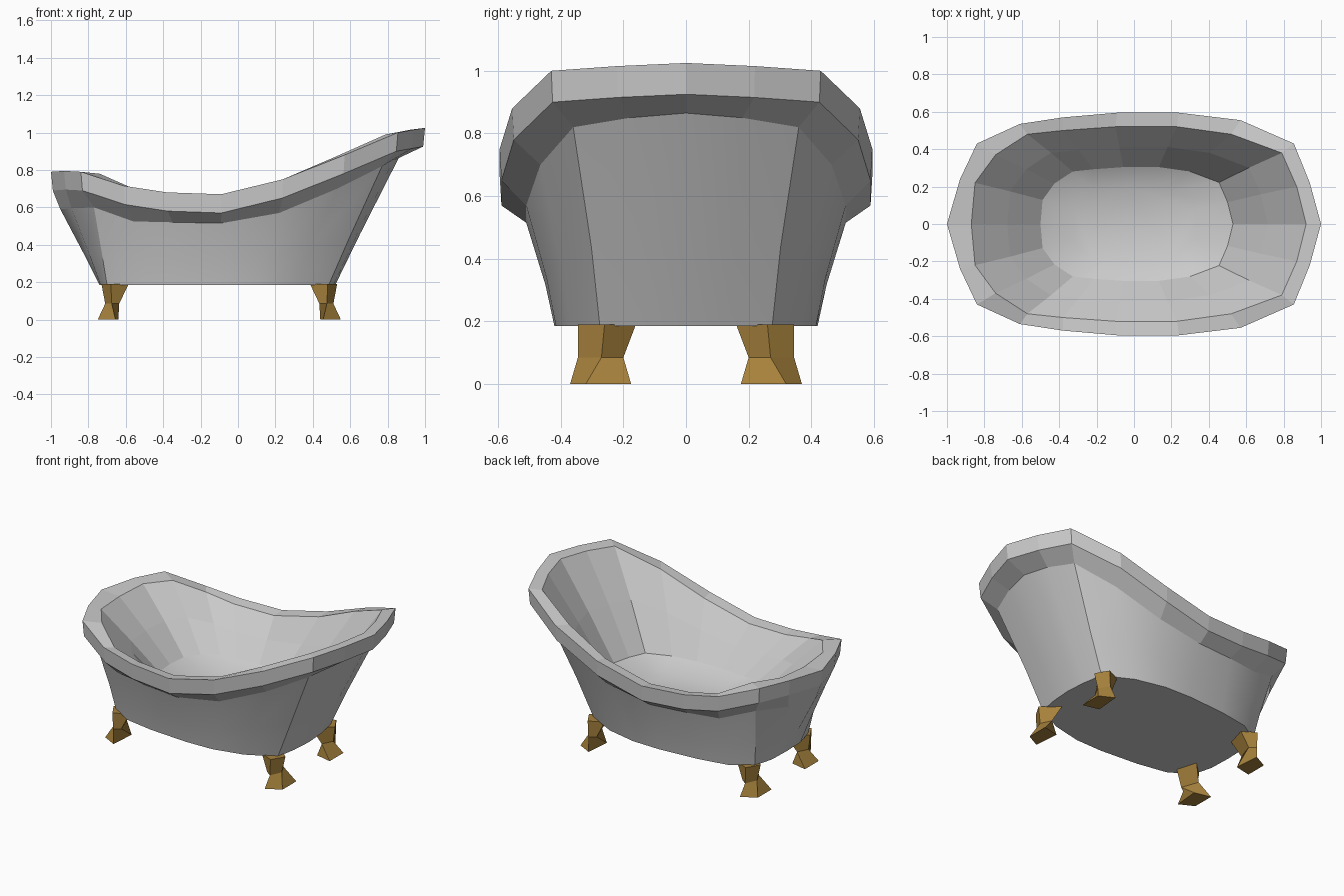
import bpy, bmesh, math

if "Cube" in bpy.data.objects:
    bpy.data.objects.remove(bpy.data.objects["Cube"])


def make_object(name, bm):
    bmesh.ops.recalc_face_normals(bm, faces=bm.faces)
    me = bpy.data.meshes.new(name)
    bm.to_mesh(me)
    bm.free()
    ob = bpy.data.objects.new(name, me)
    bpy.context.collection.objects.link(ob)
    return ob


def mirror_ring(half):
    # half ring from low end to high end (y >= 0), completed across y = 0
    return half + [(x, -y, z) for x, y, z in reversed(half[1:-1])]


def bridge(bm, r1, r2, smooth=False):
    n = len(r1)
    for i in range(n):
        j = (i + 1) % n
        f = bm.faces.new((r1[i], r1[j], r2[j], r2[i]))
        f.smooth = smooth


def mix(a, b, tx, ty, tz):
    t = (tx, ty, tz)
    return [tuple(p[i] + (q[i] - p[i]) * t[i] for i in range(3)) for p, q in zip(a, b)]


# Tub outlines, half rings running from the low end to the high end
rim = [(-1, 0, .79), (-.93, .24, .795), (-.84, .43, .79), (-.61, .535, .715),
       (-.38, .57, .68), (-.09, .595, .67), (.24, .595, .75), (.57, .555, .88),
       (.855, .43, 1.0), (.94, .22, 1.015), (1, 0, 1.025)]
wall_top = [(-.95, 0, .59), (-.89, .2, .595), (-.77, .37, .6), (-.56, .45, .525),
            (-.35, .485, .52), (-.09, .51, .515), (.22, .51, .57), (.53, .465, .70),
            (.77, .36, .82), (.83, .18, .85), (.86, 0, .865)]
base_xy = [(-.74, 0), (-.735, .15), (-.70, .28), (-.56, .365), (-.36, .4), (-.09, .42),
           (.1, .415), (.3, .37), (.485, .275), (.51, .14), (.52, 0)]
inner_xy = [(-.87, 0), (-.85, .22), (-.74, .37), (-.57, .48), (-.38, .5), (-.1, .52),
            (.23, .52), (.52, .48), (.79, .38), (.87, .2), (.92, 0)]

skirt = [(x * .99, y * .99, z - .1) for x, y, z in rim]
base = [(x, y, .185) for x, y in base_xy]
wall_mid = mix(wall_top, base, .61, .68, .6)
inner = [(x, y, r[2] - .01) for (x, y), r in zip(inner_xy, rim)]
floor_edge = [(x * .575, y * .585, .43) for x, y in inner_xy]
inner_mid = mix(inner, floor_edge, .52, .5, .5)
floor_in = [(x * .38, y * .38, .37) for x, y in inner_xy]

# Tub shell: floor, inside wall, rolled rim, outside wall, underside
bm = bmesh.new()
rings = [[bm.verts.new(p) for p in mirror_ring(h)] for h in
         (floor_in, floor_edge, inner_mid, inner, rim, skirt, wall_top, wall_mid, base)]
for k in range(len(rings) - 1):
    bridge(bm, rings[k], rings[k + 1], smooth=k in (0, 6, 7))
bm.faces.new(rings[0]).smooth = True
bm.faces.new(rings[-1])

# Crisp edges: rim folds, base outline and the four corners of the outside wall
floor_verts = set(rings[0] + rings[1])
for e in bm.edges:
    if not floor_verts & set(e.verts) and e.calc_face_angle(0) > math.radians(35):
        e.smooth = False
for i in (2, 8, -2, -8):
    for a, b in ((6, 7), (7, 8)):
        bm.edges.get((rings[a][i], rings[b][i])).smooth = False
make_object("tub", bm)

# Brass feet: flared top, narrow ankle, spread foot
brass = bpy.data.materials.new("brass")
brass.diffuse_color = (.38, .22, .045, 1)
brass.use_nodes = True
brass.node_tree.nodes["Principled BSDF"].inputs["Base Color"].default_value = brass.diffuse_color
leg_rings = [
    (.19, [(-.73, -.26), (-.68, -.345), (-.585, -.30), (-.625, -.16)]),
    (.085, [(-.71, -.27), (-.675, -.345), (-.635, -.315), (-.675, -.2)]),
    (0, [(-.75, -.32), (-.655, -.37), (-.64, -.20), (-.75, -.175)])]
for sx, end in ((1, "low_end"), (-1, "high_end")):
    for sy, side in ((1, "front"), (-1, "back")):
        bm = bmesh.new()
        rs = [[bm.verts.new((-.1 + sx * (x + .1), sy * y, z)) for x, y in pts]
              for z, pts in leg_rings]
        for a, b in zip(rs, rs[1:]):
            bridge(bm, a, b)
        bm.faces.new(rs[0])
        bm.faces.new(rs[-1])
        make_object(f"{end}_{side}_leg", bm).data.materials.append(brass)
